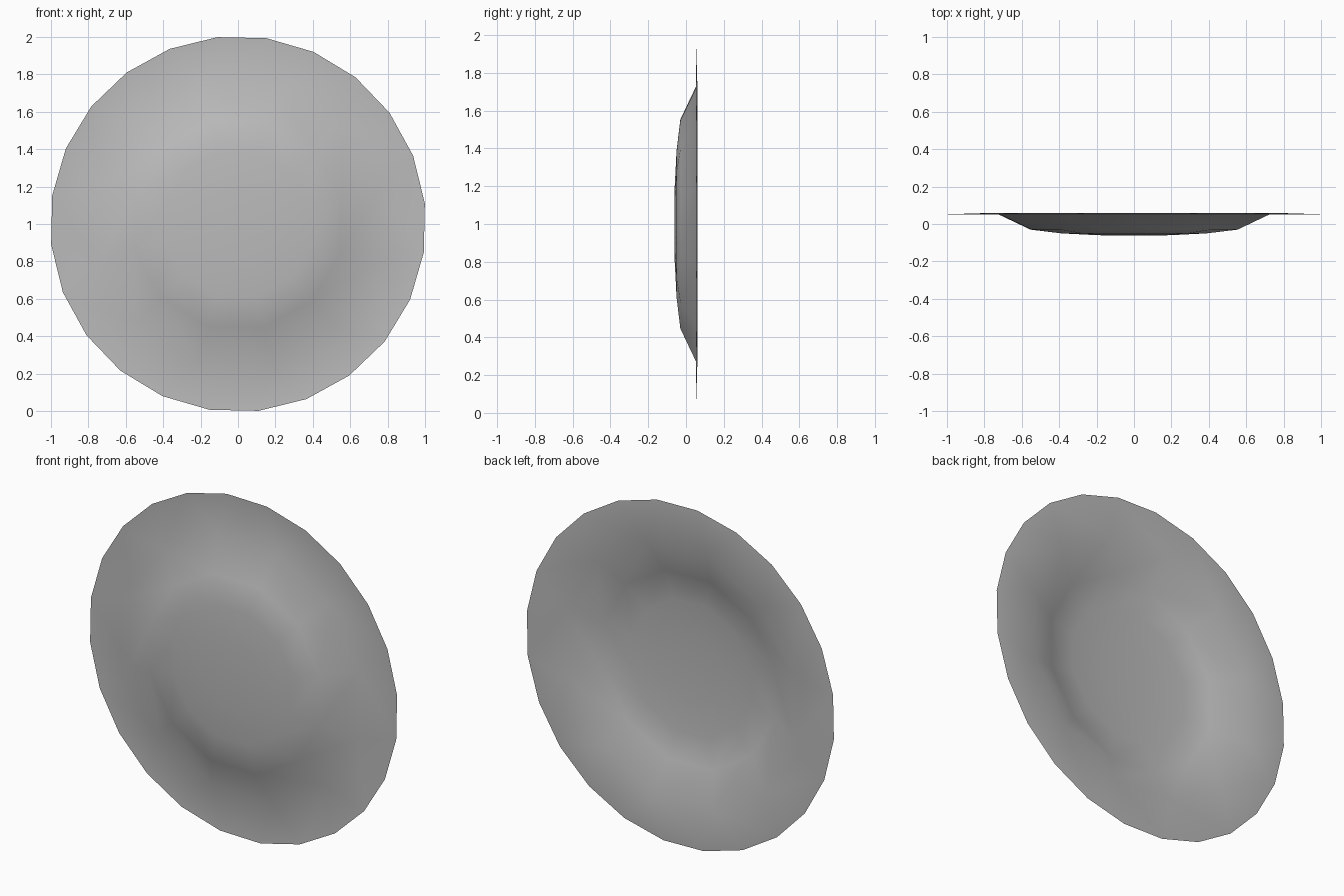
import bpy, bmesh, math

if "Cube" in bpy.data.objects:
    bpy.data.objects.remove(bpy.data.objects["Cube"], do_unlink=True)

grey = bpy.data.materials.new("plain_grey")
grey.use_nodes = True
colour = (0.5, 0.5, 0.5, 1)
grey.diffuse_color = colour
grey.node_tree.nodes["Principled BSDF"].inputs["Base Color"].default_value = colour

bm = bmesh.new()


def ring(radius, depth, sides, offset):
    """Circle of vertices facing the front."""
    verts = []
    for i in range(sides):
        a = math.radians(offset) + math.tau * i / sides
        verts.append(bm.verts.new((radius * math.cos(a), depth, 1 + radius * math.sin(a))))
    return verts


# Rim: fine outer edge stitched to a coarser lip
outer = ring(1.005, 0.052, 24, 6.3)
lip = ring(0.765, 0.06, 12, 13.8)
for i in range(12):
    a, b, c = (outer[(2 * i + k) % 24] for k in range(3))
    bm.faces.new((lip[i], a, b))
    bm.faces.new((lip[i], b, lip[(i + 1) % 12]))
    bm.faces.new((lip[(i + 1) % 12], b, c))

# Bowl: sloping wall, then a shallow domed floor
previous = lip
for radius, depth in ((0.57, -0.03), (0.4, -0.05), (0.2, -0.06)):
    current = ring(radius, depth, 12, 13.8)
    for i in range(12):
        j = (i + 1) % 12
        bm.faces.new((current[i], previous[i], previous[j], current[j]))
    previous = current
centre = bm.verts.new((0, -0.062, 1))
for i in range(12):
    bm.faces.new((centre, previous[i], previous[(i + 1) % 12]))

bmesh.ops.recalc_face_normals(bm, faces=bm.faces)
if sum(f.normal.y for f in bm.faces) > 0:
    bmesh.ops.reverse_faces(bm, faces=bm.faces)
for f in bm.faces:
    f.smooth = True

mesh = bpy.data.meshes.new("dish")
bm.to_mesh(mesh)
bm.free()
mesh.materials.append(grey)
dish = bpy.data.objects.new("dish", mesh)
bpy.context.collection.objects.link(dish)
